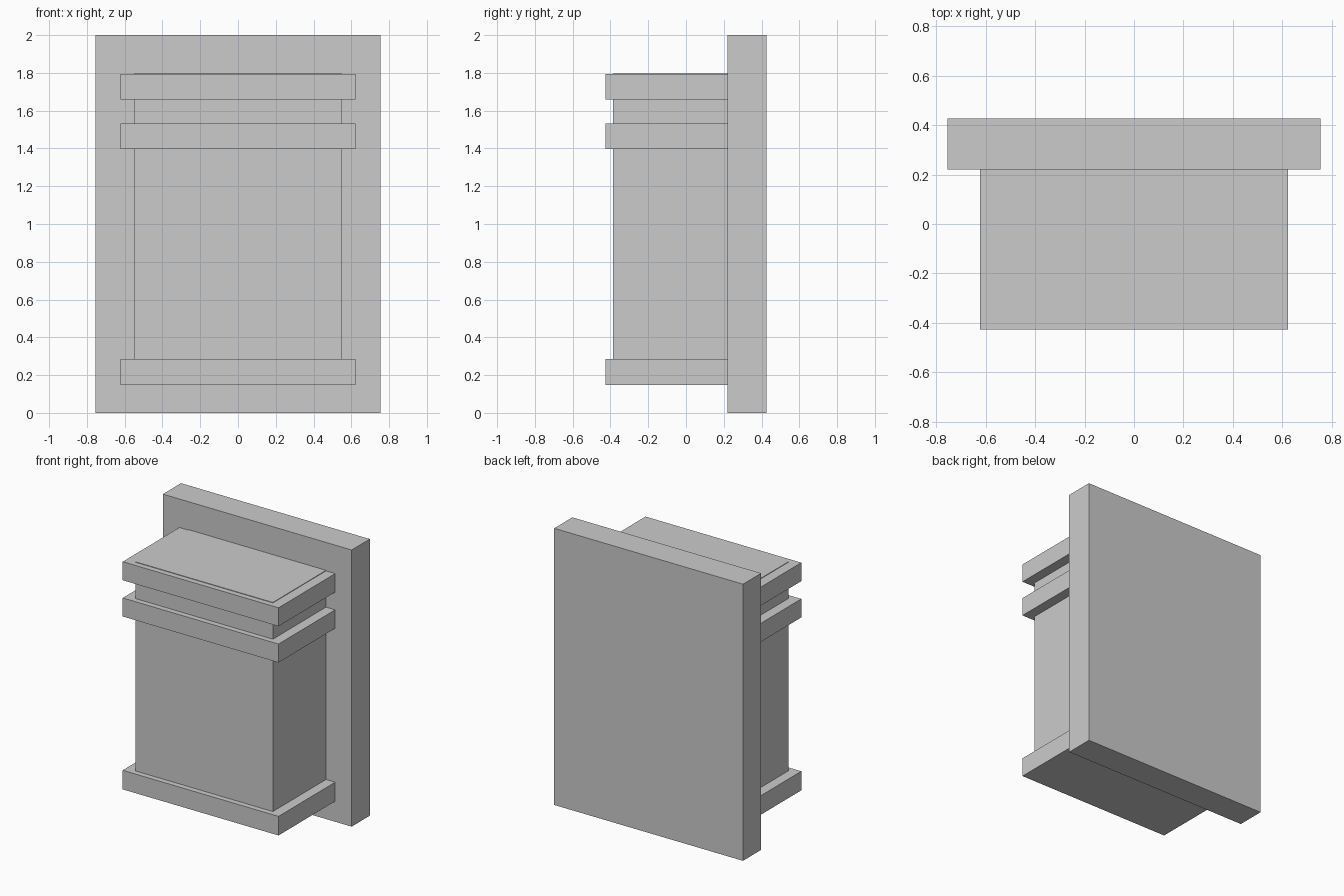
import bpy

if "Cube" in bpy.data.objects:
    bpy.data.objects.remove(bpy.data.objects["Cube"])


def box(name, x, y, z):
    """Box spanning the given (min, max) ranges."""
    spans = (x, y, z)
    bpy.ops.mesh.primitive_cube_add(size=1, location=[(a + b) / 2 for a, b in spans])
    ob = bpy.context.object
    ob.name = name
    ob.scale = [b - a for a, b in spans]
    bpy.ops.object.transform_apply(location=False, rotation=False, scale=True)
    return ob


PLATE_FRONT = 0.22

# Wall plate at the back
box("back_plate", (-0.755, 0.755), (PLATE_FRONT, 0.427), (0, 2))

# Main body, its top standing just proud of the upper band
box("body", (-0.55, 0.55), (-0.387, PLATE_FRONT), (0.16, 1.798))

# Raised bands wrapping the body
for name, bottom, top in (("base_band", 0.148, 0.286),
                          ("middle_band", 1.398, 1.532),
                          ("top_band", 1.66, 1.794)):
    box(name, (-0.623, 0.623), (-0.427, PLATE_FRONT), (bottom, top))
